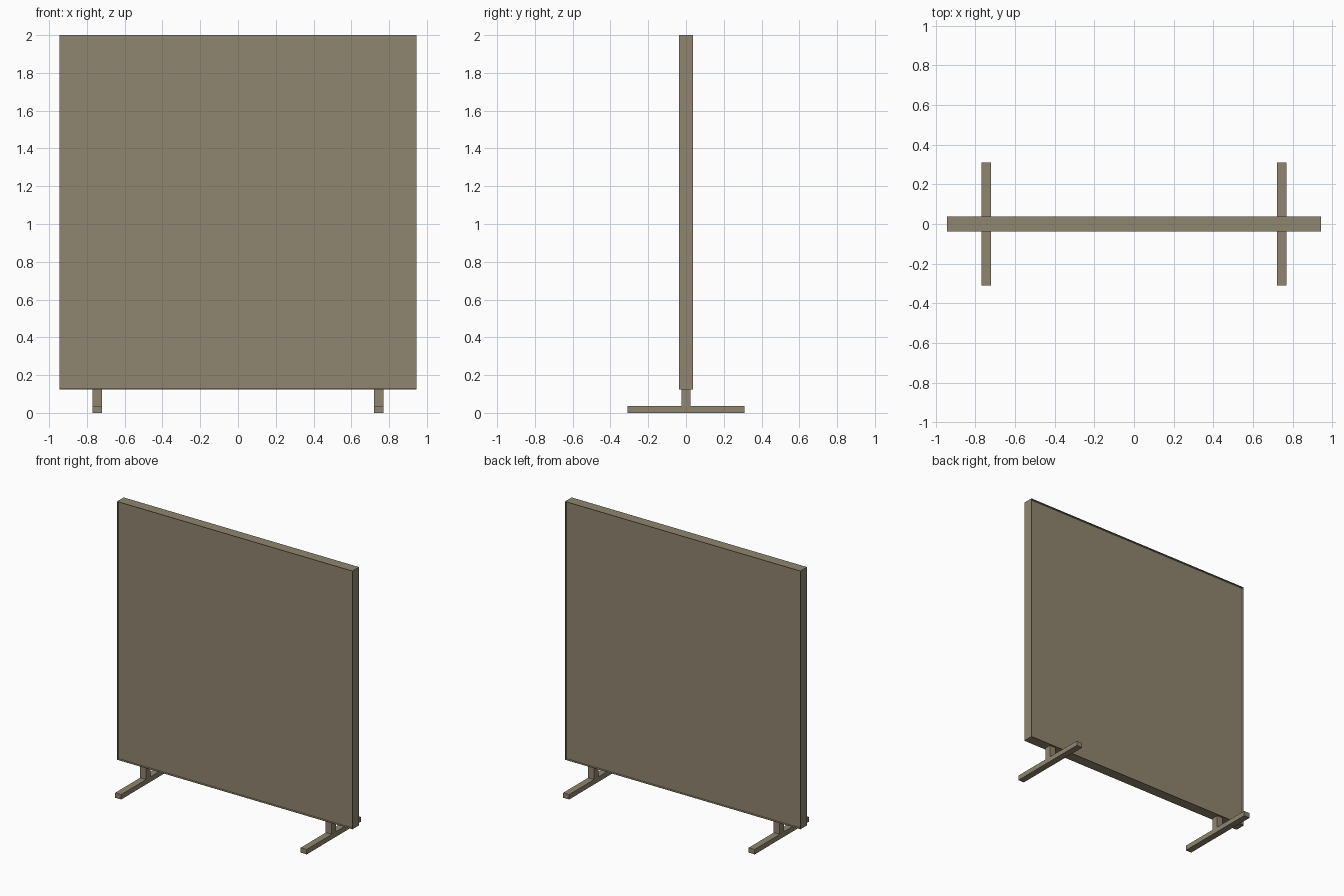
import bpy, bmesh

if "Cube" in bpy.data.objects:
    bpy.data.objects.remove(bpy.data.objects["Cube"])

mat = bpy.data.materials.new("warm_taupe")
mat.diffuse_color = (0.28, 0.24, 0.162, 1)
mat.use_nodes = True
mat.node_tree.nodes["Principled BSDF"].inputs["Base Color"].default_value = mat.diffuse_color


def box(name, x, y, z, recess=None):
    """Box from (min, max) ranges; recess = (rim, depth) sinks the front and back faces."""
    bm = bmesh.new()
    bmesh.ops.create_cube(bm, size=1)
    for v in bm.verts:
        v.co = [r[0] if c < 0 else r[1] for c, r in zip(v.co, (x, y, z))]
    if recess:
        bm.normal_update()
        sides = [f for f in bm.faces if abs(f.normal.y) > 0.9]
        bmesh.ops.inset_individual(bm, faces=sides, thickness=recess[0])
        for f in sides:
            out = bmesh.ops.extrude_discrete_faces(bm, faces=[f])["faces"][0]
            sign = 1 if out.calc_center_median().y > 0 else -1
            bmesh.ops.translate(bm, verts=out.verts, vec=(0, -sign * recess[1], 0))
    mesh = bpy.data.meshes.new(name)
    bm.to_mesh(mesh)
    bm.free()
    mesh.materials.append(mat)
    obj = bpy.data.objects.new(name, mesh)
    bpy.context.collection.objects.link(obj)
    return obj


# Large upright panel, its faces set slightly back behind a thin rim
box("screen_panel", (-0.945, 0.945), (-0.038, 0.038), (0.125, 2.0), recess=(0.004, 0.015))

# Two T-shaped stands
for side, cx in (("left", -0.745), ("right", 0.745)):
    xr = (cx - 0.024, cx + 0.024)
    box(side + "_foot", xr, (-0.31, 0.31), (0, 0.036))
    box(side + "_post", xr, (-0.024, 0.024), (0.036, 0.125))
